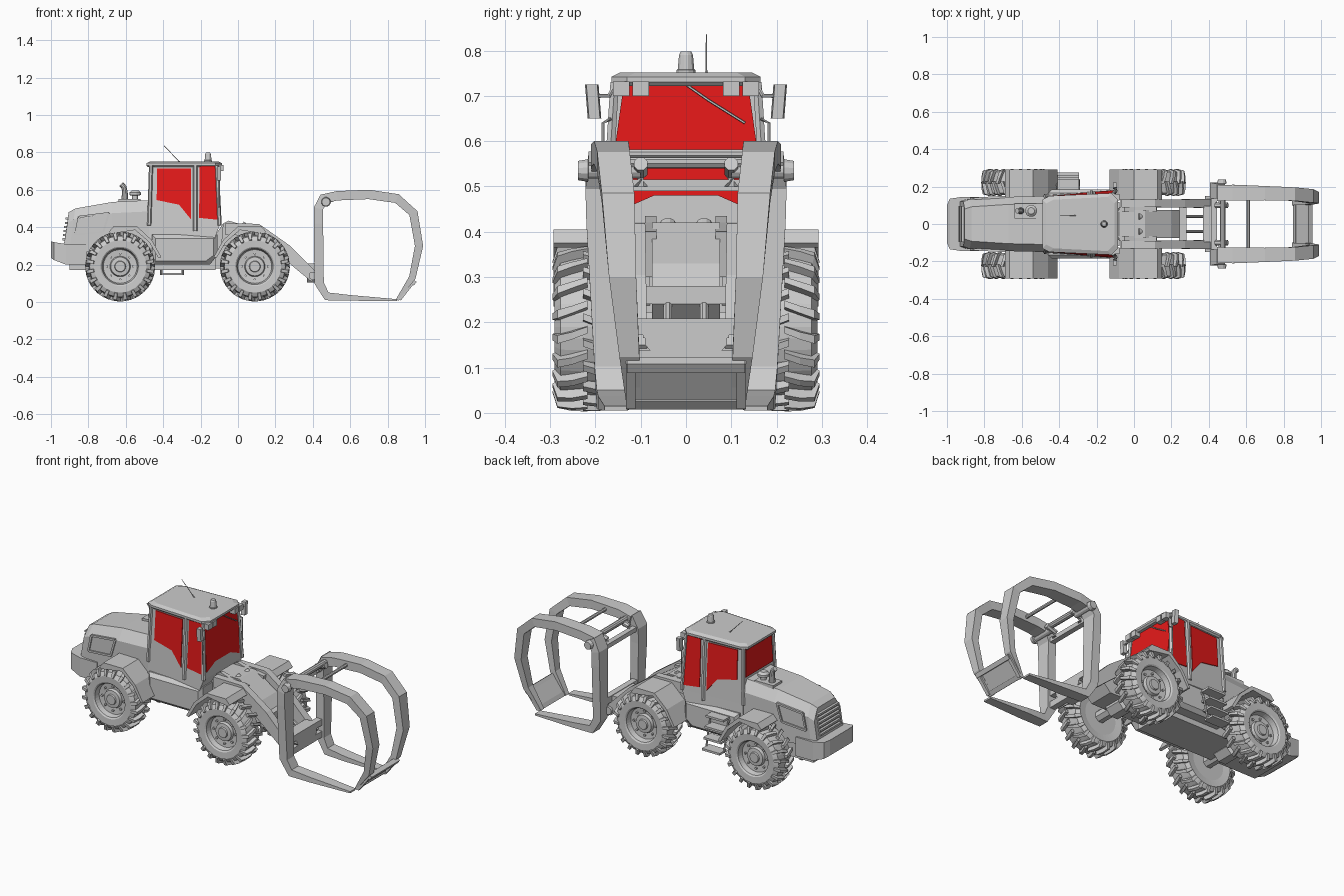
import bpy, bmesh
from math import sin, cos, pi
from mathutils import Vector as V

if "Cube" in bpy.data.objects:
    bpy.data.objects.remove(bpy.data.objects["Cube"])

glass = bpy.data.materials.new("red_glass")
glass.diffuse_color = (0.8, 0.01, 0.01, 1)
glass.use_nodes = True
glass.node_tree.nodes["Principled BSDF"].inputs["Base Color"].default_value = glass.diffuse_color


def loft(name, *strips, mat=None):
    """Skin each strip of equal-length rings, with capped ends, into one object."""
    bm = bmesh.new()
    for rings in strips:
        vs = [[bm.verts.new(p) for p in r] for r in rings]
        n = len(vs[0])
        for a, b in zip(vs, vs[1:]):
            for i in range(n):
                bm.faces.new((a[i], a[(i + 1) % n], b[(i + 1) % n], b[i]))
        bm.faces.new(vs[0][::-1])
        bm.faces.new(vs[-1])
    bmesh.ops.recalc_face_normals(bm, faces=bm.faces)
    me = bpy.data.meshes.new(name)
    bm.to_mesh(me)
    bm.free()
    ob = bpy.data.objects.new(name, me)
    bpy.context.collection.objects.link(ob)
    if mat:
        me.materials.append(mat)
    return ob


def prism(name, xz, y0, y1):
    return loft(name, [[(x, y, z) for x, z in xz] for y in (y0, y1)])


def box(name, x0, x1, y0, y1, z0, z1):
    return prism(name, [(x0, z0), (x1, z0), (x1, z1), (x0, z1)], y0, y1)


def tube_strip(pts, radii, n=10):
    pts, rings = [V(p) for p in pts], []
    for i, p in enumerate(pts):
        d = (pts[min(i + 1, len(pts) - 1)] - pts[max(i - 1, 0)]).normalized()
        u = d.cross(V((0, 0, 1)) if abs(d.z) < 0.9 else V((1, 0, 0))).normalized()
        w = d.cross(u)
        r = radii[i] if isinstance(radii, (list, tuple)) else radii
        rings.append([p + r * (u * cos(a) + w * sin(a)) for a in [2 * pi * (k + .5) / n for k in range(n)]])
    return rings


def tube(name, pts, radii, n=10):
    return loft(name, tube_strip(pts, radii, n))


def beam(name, pts, s=1):
    """Box-section beam along points of (x, z, y, half width, thickness)."""
    rings = []
    for i, (x, z, y, w, t) in enumerate(pts):
        a, b = pts[max(i - 1, 0)], pts[min(i + 1, len(pts) - 1)]
        d = V((b[0] - a[0], b[1] - a[1])).normalized() * t / 2
        rings.append([(x + k * -d.y, s * (y + j * w), z + k * d.x)
                      for j, k in ((-1, -1), (1, -1), (1, 1), (-1, 1))])
    return loft(name, rings)


# wheels: lathed tyre and rim, staggered lugs, hub bolts
def wheel(name, cx, cy, s):
    def at(r, y, a):
        return (cx + r * cos(a), cy + s * y, .19 + r * sin(a))

    def lathe(prof, n=40):
        return [[at(r, y, 2 * pi * k / n) for k in range(n)] for r, y in prof]
    strips = [lathe([(.1, -.062), (.14, -.068), (.163, -.055), (.168, 0), (.163, .055), (.14, .068), (.105, .066),
                     (.097, .06), (.09, .03), (.055, .026), (.05, .042), (.03, .044), (.027, .052)])]
    for side in (-1, 1):
        for k in range(20):
            a0 = 2 * pi * (k + (.5 if side > 0 else 0)) / 20
            strips.append([[at(ri, side * y, a0 + sh - h), at(ro, side * yo, a0 + sh - h * .8),
                            at(ro, side * yo, a0 + sh + h * .8), at(ri, side * y, a0 + sh + h)]
                           for y, yo, ri, ro, sh, h in ((-.005, -.005, .16, .187, .12, .05),
                                                        (.03, .03, .16, .186, .05, .055),
                                                        (.055, .062, .155, .18, 0, .065),
                                                        (.064, .073, .138, .145, 0, .06))])
    for k in range(8):
        a = 2 * pi * k / 8
        strips.append(tube_strip([at(.07, .02, a), at(.07, .036, a)], .007, 6))
    loft(name, *strips)


for s, side in ((-1, "right"), (1, "left")):
    for cx, d, end in ((-.63, 1, "rear"), (.09, -1, "front")):
        wheel(f"{end}_{side}_wheel", cx, s * .222, s)
        prism(f"{end}_{side}_fender",
              [(cx + d * u, z) for u, z in ((-.06, .375), (-.035, .405), (.09, .405), (.17, .33), (.22, .24),
                                            (.205, .235), (.155, .32), (.08, .385), (-.05, .365))], s * .13, s * .292)
for cx, end in ((-.63, "rear"), (.09, "front")):
    tube(f"{end}_axle", [(cx, y, .19) for y in (-.19, -.07, -.05, .05, .07, .19)],
         [.035, .035, .06, .06, .035, .035], 8)

# chassis, side tanks, counterweight
box("rear_chassis", -.9, -.12, -.11, .11, .17, .36)
prism("front_chassis", [(-.14, .18), (.22, .18), (.28, .24), (.2, .33), (.06, .42), (-.08, .42), (-.12, .36)], -.075, .075)
for s in (-1, 1):
    loft("side_tank", [[(x, s * y, z) for x, z in ((-.46 + i, .2 + i), (-.15 - i, .2 + i), (-.11 - i, .25),
                                                   (-.11 - i, .36 - i), (-.46 + i, .36 - i))]
                       for y, i in ((.08, 0), (.165, 0), (.185, .02))])
loft("counterweight", [[(x, -w, z0), (x, w, z0), (x, w, z1), (x, -w, z1)] for x, w, z0, z1 in
                       ((-1, .1, .235, .325), (-.985, .135, .225, .32), (-.92, .145, .2, .31), (-.81, .145, .2, .31))])

# engine hood with grille slats and side vents
def hood_ring(xb, xt, w, z0, z1):
    xm = xb + (xt - xb) * .7
    return [(xb, -w, z0), (xm, -w, z1 - .06), (xt, -w + .04, z1), (xt, w - .04, z1), (xm, w, z1 - .06), (xb, w, z0)]


loft("engine_hood", [hood_ring(*r) for r in ((-.93, -.905, .12, .31, .48), (-.9, -.87, .132, .28, .5),
                                             (-.67, -.67, .145, .25, .535), (-.46, -.46, .15, .25, .545))])
for k in range(6):
    z = .33 + k * .022
    box("grille_slat", -.938 + k * .003, -.91 + k * .003, -.095, .095, z, z + .011)
for s in (-1, 1):
    vent = [(-.87, .36), (-.72, .375), (-.69, .475), (-.85, .455)]
    loft("hood_vent_frame", *[tube_strip([(x, s * (.14 + .055 * (x + .78)), z) for x, z in (a, b)], .008, 4)
                              for a, b in zip(vent, vent[1:] + vent[:1])])

# exhaust and air cleaner
box("exhaust_base", -.64, -.52, .03, .11, .52, .55)
tube("exhaust_pipe", [(-.605, .07, .54), (-.605, .07, .59), (-.61, .07, .615), (-.625, .07, .63)], [.019, .015, .014, .014])
tube("air_cleaner", [(-.55, .07, z) for z in (.54, .57, .571, .585, .597)], [.016, .016, .032, .032, .018], 12)

# cab body
def cab_y(x, z):
    return (.175 - .06 * (z - .45)) * (1 + .4 * (x + .1))


def front_x(z):
    return -.1 - .05 * (z - .45)


def cab_ring(z, i=0):
    f, r = front_x(z) - i, -.475 + .03 * (z - .4)
    return [(f, -cab_y(f, z), z), (f, cab_y(f, z), z), (r, cab_y(r, z), z), (r, -cab_y(r, z), z)]


loft("cab_body", [cab_ring(.34, .03), cab_ring(.41), cab_ring(.73)])
for k in range(4):
    tube("cab_pillar", [cab_ring(.41)[k], cab_ring(.73)[k]], .011, 6)
# cab windows
for s in (-1, 1):
    for nm, pts in (("rear_side_window", [(-.432, .715), (-.25, .715), (-.25, .44), (-.315, .52), (-.435, .545)]),
                    ("door_window", [(-.205, .728), (-.122, .728), (-.11, .44), (-.208, .45)])):
        loft(nm, [[(x, s * (cab_y(x, z) + o), z) for x, z in pts] for o in (-.004, .005)], mat=glass)
    tube("middle_pillar", [(-.228, s * cab_y(-.228, z), z) for z in (.38, .73)], .012, 6)
    tube("hand_rail", [(-.1, s * .17, .5), (-.1, s * .185, .51), (-.1, s * .183, .64), (-.1, s * .165, .65)], .004, 6)
half = [(.137, .727), (.155, .6), (.15, .445), (.07, .48)]
outline = half + [(-y, z) for y, z in half[::-1]]
loft("windscreen", [[(front_x(z) + o, y, z) for y, z in outline] for o in (-.003, .004)], mat=glass)
loft("back_window", [[(-.475 + .03 * (z - .4) + o, y, z) for y, z in ((-.125, .56), (.125, .56), (.118, .715), (-.118, .715))]
                     for o in (-.005, .004)], mat=glass)
tube("wiper", [(-.105, 0, .725), (-.1, .05, .69), (-.1, .13, .64)], .003, 5)

# roof, beacon, antenna, lights, mirrors
loft("cab_roof", [[(-.49 + i, -.13 + i, z), (-.45 + i, -.15 + i, z), (-.12 - i, -.165 + i, z), (-.085 - i, -.13 + i, z),
                   (-.085 - i, .13 - i, z), (-.12 - i, .165 - i, z), (-.45 + i, .15 - i, z), (-.49 + i, .13 - i, z)]
                  for z, i in ((.722, .008), (.73, 0), (.742, 0), (.752, .02))])
tube("beacon", [(-.16, 0, z) for z in (.745, .757, .758, .79, .798)], [.022, .022, .019, .016, .012], 12)
tube("antenna", [(-.31, .045, .745), (-.32, .045, .757), (-.395, .045, .835)], [.006, .002, .0015], 6)
for s in (-1, 1):
    for y in (.1, .143):
        a, b = sorted((s * (y - .018), s * (y + .018)))
        box("work_light", -.11, -.078, a, b, .7, .732)
    tube("mirror_arm", [(-.12, s * .15, .735), (-.1, s * .17, .7), (-.1, s * .2, .7), (-.1, s * .205, .72)], .005, 6)
    loft("mirror", [[(-.113, s * (y - .015), z), (-.113, s * (y + .015), z), (-.09, s * (y + .012), z), (-.09, s * (y - .012), z)]
                    for y, z in ((.202, .65), (.208, .725))])

# access ladder on the left side
for x in (-.41, -.295):
    tube("ladder_rail", [(x, .17, .34), (x, .2, .3), (x, .235, .145)], .006, 6)
for y, z in ((.235, .15), (.222, .21), (.21, .27), (.2, .33)):
    box("ladder_step", -.41, -.295, y - .025, y + .04, z - .006, z + .006)

# loader arms, lift cylinders, coupler
for s in (-1, 1):
    beam("loader_arm", [(-.07, .39, .11, .02, .06), (.1, .385, .11, .02, .07), (.25, .275, .11, .022, .075),
                        (.41, .13, .11, .024, .055)], s)
    prism("arm_tower", [(-.09, .3), (.1, .3), (.12, .4), (.0, .42), (-.05, .435), (-.08, .42)], s * .065, s * .09)
    tube("tilt_cylinder", [(.02, s * .04, .415), (.18, s * .04, .3), (.181, s * .04, .3), (.205, s * .04, .28)],
         [.019, .019, .025, .025], 12)
    tube("tilt_rod", [(.19, s * .04, .29), (.38, s * .04, .17)], .01, 8)
    tube("arm_pin", [(.4, s * .08, .14), (.4, s * .15, .14)], .022, 12)
box("arm_cross_member", .24, .28, -.1, .1, .24, .28)
loft("coupler", [[(.37, -w, z), (.445, -w, z), (.445, w, z), (.37, w, z)] for z, w in
                 ((.105, .05), (.15, .09), (.165, .09), (.165, .095), (.205, .095))])
for z in (.12, .19):
    box("grapple_lower_bar", .41, .445, -.18, .18, z - .018, z + .018)

# grapple: fixed posts with tines, curved claws, cross bars
for s in (-1, 1):
    beam("grapple_post", [(.465, .565, .175, .04, .05), (.43, .5, .18, .042, .05), (.43, .42, .18, .04, .05),
                          (.434, .1, .17, .032, .05), (.475, .03, .165, .032, .045), (.6, .022, .16, .034, .03),
                          (.85, .01, .155, .025, .01)], s)
    beam("grapple_claw", [(.45, .55, .165, .042, .05), (.53, .568, .168, .042, .05), (.7, .575, .165, .038, .05),
                          (.85, .553, .16, .036, .05), (.938, .475, .15, .036, .048), (.968, .3, .14, .03, .044),
                          (.932, .13, .125, .022, .036), (.85, .012, .115, .015, .012)], s)
    tube("grapple_pin", [(.47, s * y, .535) for y in (.1, .215, .216, .238)], [.018, .018, .026, .022], 12)
    beam("claw_plate_side", [(.94, .115, .122, .01, .022), (.862, .015, .122, .01, .022)], s)
    tube("grapple_cylinder", [(.44, s * .1, .5), (.44, s * .1, .53), (.5, s * .1, .55)], .016, 8)
beam("claw_plate", [(.93, .11, 0, .125, .008), (.855, .012, 0, .125, .008)])
beam("claw_plate_top", [(.944, .115, 0, .13, .026), (.93, .095, 0, .13, .026)])
beam("claw_plate_bottom", [(.87, .03, 0, .13, .018), (.855, .01, 0, .13, .01)])
box("grapple_upper_bar", .415, .445, -.17, .17, .49, .515)
tube("grapple_pivot_bar", [(.475, -.2, .555), (.475, .2, .555)], .016, 10)
tube("claw_cross_rod", [(.61, -.17, .572), (.61, .17, .572)], .01, 8)
